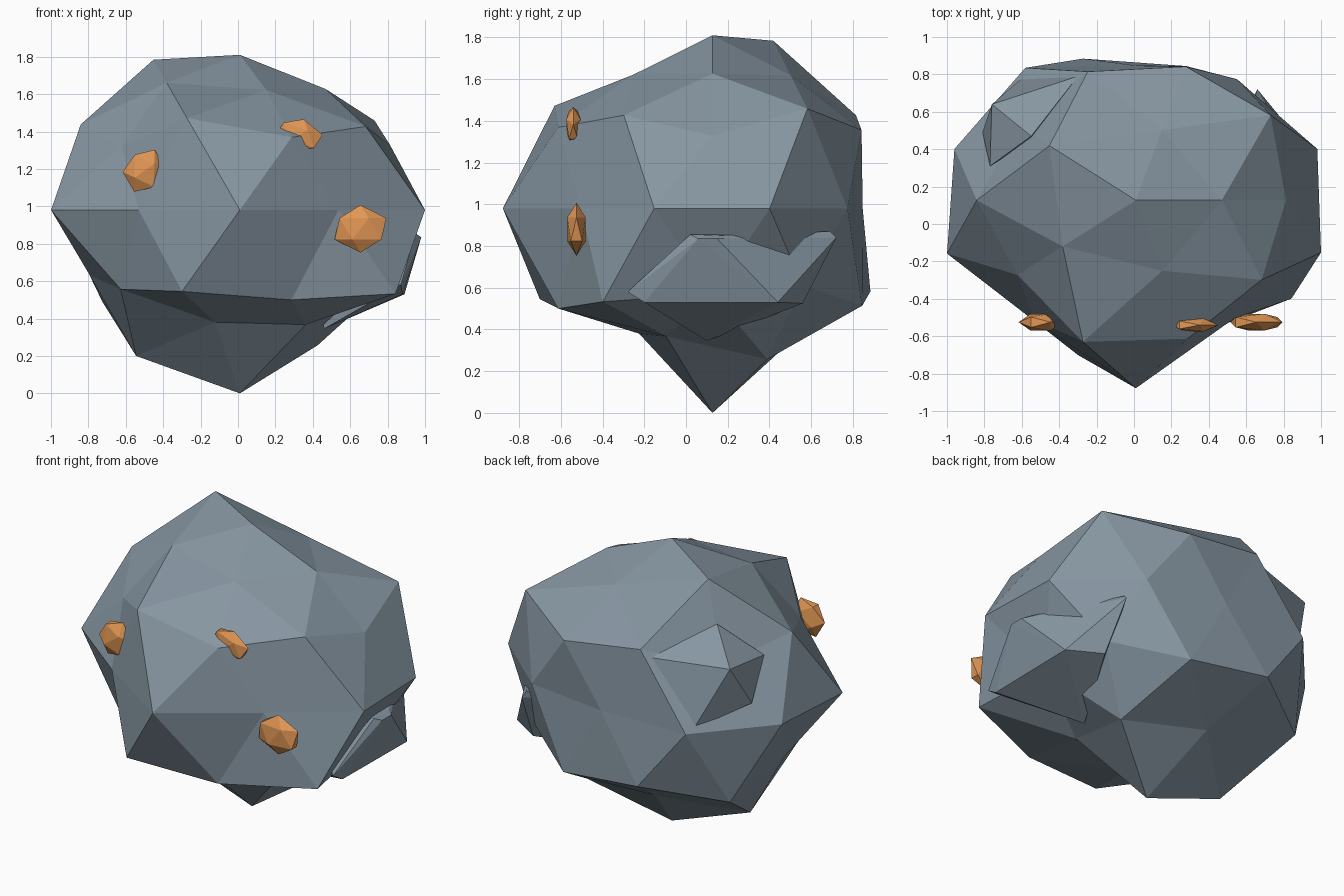
import bpy, bmesh, math
from mathutils import Matrix, Vector

if "Cube" in bpy.data.objects:
    bpy.data.objects.remove(bpy.data.objects["Cube"])


def material(name, color):
    m = bpy.data.materials.new(name)
    m.diffuse_color = (*color, 1)
    m.use_nodes = True
    m.node_tree.nodes["Principled BSDF"].inputs["Base Color"].default_value = m.diffuse_color
    return m


STONE = material("slate grey", (0.24, 0.305, 0.36))
ORE = material("copper orange", (0.76, 0.31, 0.09))
CENTER = Vector((0.01, 0.127, 0.98))


def finish(name, bm, mat):
    bmesh.ops.recalc_face_normals(bm, faces=bm.faces[:])
    mesh = bpy.data.meshes.new(name)
    bm.to_mesh(mesh)
    bm.free()
    mesh.materials.append(mat)
    ob = bpy.data.objects.new(name, mesh)
    bpy.context.collection.objects.link(ob)
    return ob


# Radius of each vertex of the rock, ring by ring, in order of azimuth from +x
RINGS = {
    1.0: [0.83],
    0.851: [0.76, 0.75, 0.945, 0.80, 0.755],
    0.526: [0.91, 0.85, 0.87, 0.936, 0.85],
    0.447: [0.78, 0.84, 0.75, 0.76, 0.87],
    0.0: [0.887, 0.80, 0.72, 0.875, 0.887, 0.923, 0.80, 1.005, 0.78, 0.905],
    -0.447: [0.82, 0.89, 0.78, 0.973, 1.0],
    -0.526: [0.78, 0.887, 0.93, 0.805, 0.913],
    -0.851: [0.85, 0.75, 0.917, 0.705, 0.72],
    -1.0: [0.98],
}

# Main rock: a faceted ball pushed in and out along its radii
bm = bmesh.new()
bmesh.ops.create_icosphere(bm, subdivisions=2, radius=1)
rings = {z: [v for v in bm.verts if abs(v.co.z - z) < 0.02] for z in RINGS}
for z, ring in rings.items():
    # small offset keeps azimuth 0 first despite rounding
    ring.sort(key=lambda v: (math.atan2(v.co.y, v.co.x) + 0.01) % math.tau)
    for v, r in zip(ring, RINGS[z]):
        v.co = v.co.normalized() * r
for v in bm.verts:
    v.co = CENTER + Vector((v.co.x * 1.15, v.co.y, v.co.z))
finish("asteroid_body", bm, STONE)


# Rocky outcrops: convex chunks half buried in the body
def outcrop(name, points):
    bm = bmesh.new()
    for p in points:
        bm.verts.new(p)
    bmesh.ops.convex_hull(bm, input=bm.verts[:])
    loose = [v for v in bm.verts if not v.link_faces]
    bmesh.ops.delete(bm, geom=loose, context='VERTS')
    finish(name, bm, STONE)


outcrop("left_outcrop", [
    (-0.76, 0.64, 1.37), (-0.55, 0.47, 1.54), (-0.77, 0.31, 1.34),
    (-0.81, 0.49, 1.11), (-0.30, 0.79, 1.38), (-0.60, 0.78, 1.00),
    (-0.40, 0.40, 1.20)])
outcrop("right_outcrop", [
    (0.87, -0.28, 0.58), (0.88, -0.20, 0.53), (0.95, 0.02, 0.855),
    (0.98, 0.06, 0.835), (0.98, 0.15, 0.835), (0.95, 0.17, 0.85),
    (0.89, 0.44, 0.53), (0.65, 0.69, 0.87), (0.66, 0.72, 0.84),
    (0.69, 0.56, 0.525), (0.46, 0.10, 0.345), (0.40, 0.20, 0.70)])


# Ore nuggets: flat faceted lumps set in the front
def nugget(name, loc, size, tilt):
    bm = bmesh.new()
    bmesh.ops.create_icosphere(bm, subdivisions=1, radius=1)
    bm.transform(Matrix.Translation(loc) @ Matrix.Rotation(tilt, 4, 'Y')
                 @ Matrix.Diagonal((*size, 1)))
    finish(name, bm, ORE)


nugget("ore_left", (-0.50, -0.525, 1.19), (0.115, 0.053, 0.125), 0.45)
nugget("ore_top", (0.325, -0.54, 1.38), (0.135, 0.04, 0.09), 0.3)
nugget("ore_right", (0.655, -0.525, 0.88), (0.155, 0.052, 0.127), 0.0)
